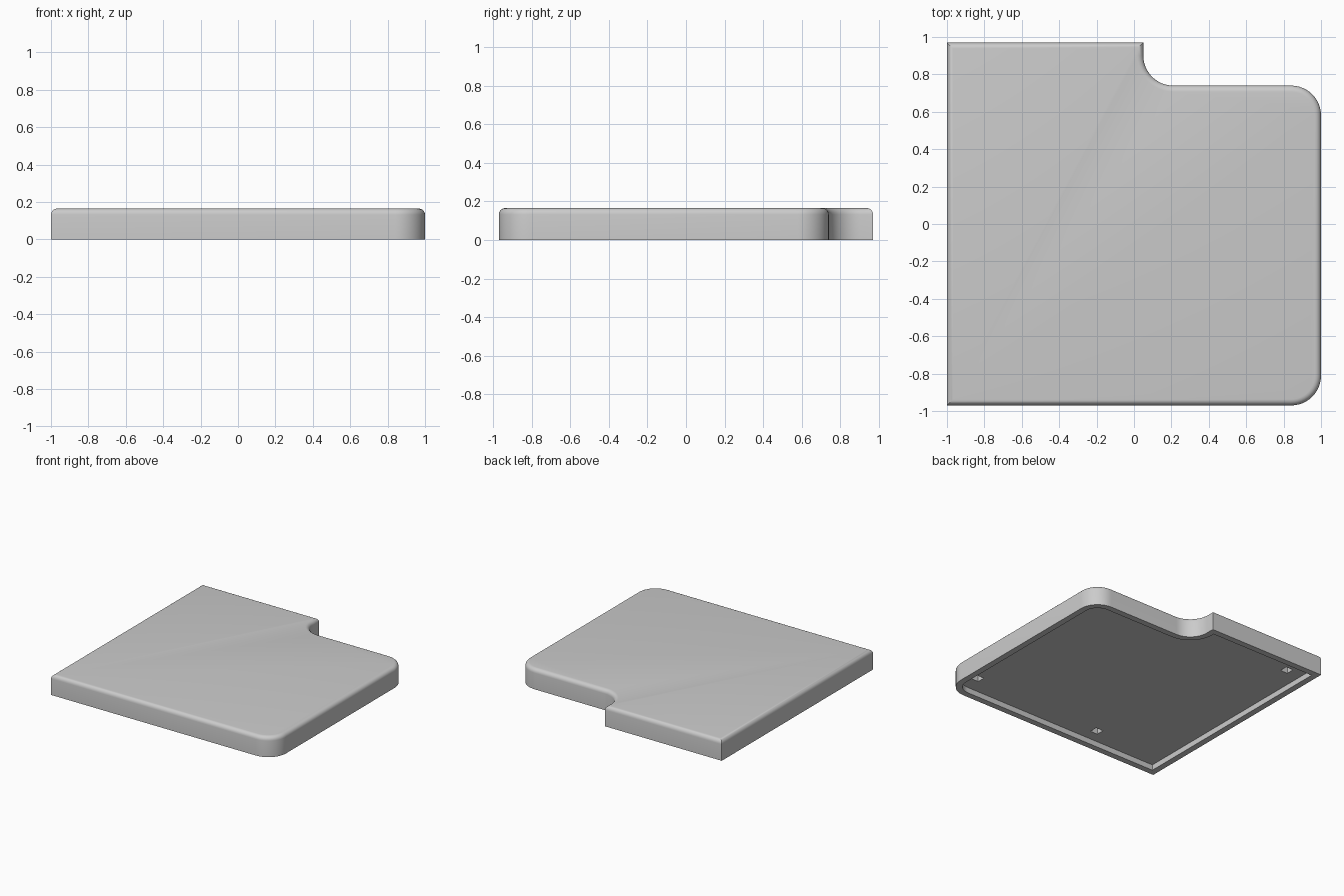
import bpy, bmesh, math
from mathutils import Matrix, Vector

if "Cube" in bpy.data.objects:
    bpy.data.objects.remove(bpy.data.objects["Cube"])

HEIGHT, RADIUS, EDGE = 0.165, 0.16, 0.033
RIM, RECESS, POCKET = 0.05, 0.045, 0.065

grey = bpy.data.materials.new("light_grey")
grey.use_nodes = True
grey.diffuse_color = (0.6, 0.6, 0.6, 1)
grey.node_tree.nodes["Principled BSDF"].inputs["Base Color"].default_value = (0.6, 0.6, 0.6, 1)


def arc(cx, cy, start, end, steps=12):
    angles = [math.radians(start + (end - start) * i / steps) for i in range(steps + 1)]
    return [(cx + RADIUS * math.cos(a), cy + RADIUS * math.sin(a)) for a in angles]


def make_object(name, bm):
    bmesh.ops.recalc_face_normals(bm, faces=bm.faces)
    mesh = bpy.data.meshes.new(name)
    bm.to_mesh(mesh)
    bm.free()
    mesh.materials.append(grey)
    obj = bpy.data.objects.new(name, mesh)
    bpy.context.collection.objects.link(obj)
    return obj


# Slab outline: two round corners on the right and a notch with a round inner corner
outline = [(-1, -0.97)]
outline += arc(1 - RADIUS, -0.97 + RADIUS, -90, 0)
outline += arc(1 - RADIUS, 0.74 - RADIUS, 0, 90)
outline += arc(0.05 + RADIUS, 0.74 + RADIUS, 270, 180)
outline += [(0.05, 0.97), (-1, 0.97)]

bm = bmesh.new()
bottom = bm.faces.new([bm.verts.new((x, y, 0)) for x, y in outline])
extruded = bmesh.ops.extrude_face_region(bm, geom=[bottom], use_keep_orig=True)
top_verts = [g for g in extruded["geom"] if isinstance(g, bmesh.types.BMVert)]
bmesh.ops.translate(bm, verts=top_verts, vec=(0, 0, HEIGHT))
bmesh.ops.recalc_face_normals(bm, faces=bm.faces)

# Rounded top edge
top_edges = [e for e in bm.edges if all(v.co.z > HEIGHT - 0.001 for v in e.verts)]
bmesh.ops.bevel(bm, geom=top_edges, offset=EDGE, segments=5, profile=0.5, affect='EDGES')

# Shallow recess underneath, leaving a rim
base = min(bm.faces, key=lambda f: f.calc_center_median().z)
bmesh.ops.inset_region(bm, faces=[base], thickness=RIM, use_even_offset=True)
wall = bmesh.ops.extrude_face_region(bm, geom=[base])
bmesh.ops.translate(bm, vec=(0, 0, RECESS),
                    verts=[g for g in wall["geom"] if isinstance(g, bmesh.types.BMVert)])
if base.is_valid and base.calc_center_median().z < 0.001:
    bmesh.ops.delete(bm, geom=[base], context='FACES_ONLY')
slab = make_object("slab", bm)

# Four square pockets in the recess
bm = bmesh.new()
for x, y in [(-0.81, 0.80), (-0.31, -0.80), (0.87, -0.77), (0.86, 0.65)]:
    place = Matrix.Translation(Vector((x, y, RECESS + 0.03)))
    bmesh.ops.create_cube(bm, size=1, matrix=place @ Matrix.Diagonal((POCKET, POCKET, 0.1, 1)))
cutter = make_object("pocket_cutter", bm)
cutter.hide_render = True

bpy.ops.object.select_all(action='DESELECT')
bpy.context.view_layer.objects.active = slab
slab.select_set(True)
cut = slab.modifiers.new("pockets", 'BOOLEAN')
cut.operation = 'DIFFERENCE'
cut.solver = 'EXACT'
cut.object = cutter
bpy.ops.object.modifier_apply(modifier=cut.name)
bpy.data.objects.remove(cutter)
bpy.ops.object.shade_smooth_by_angle(angle=math.radians(35))
